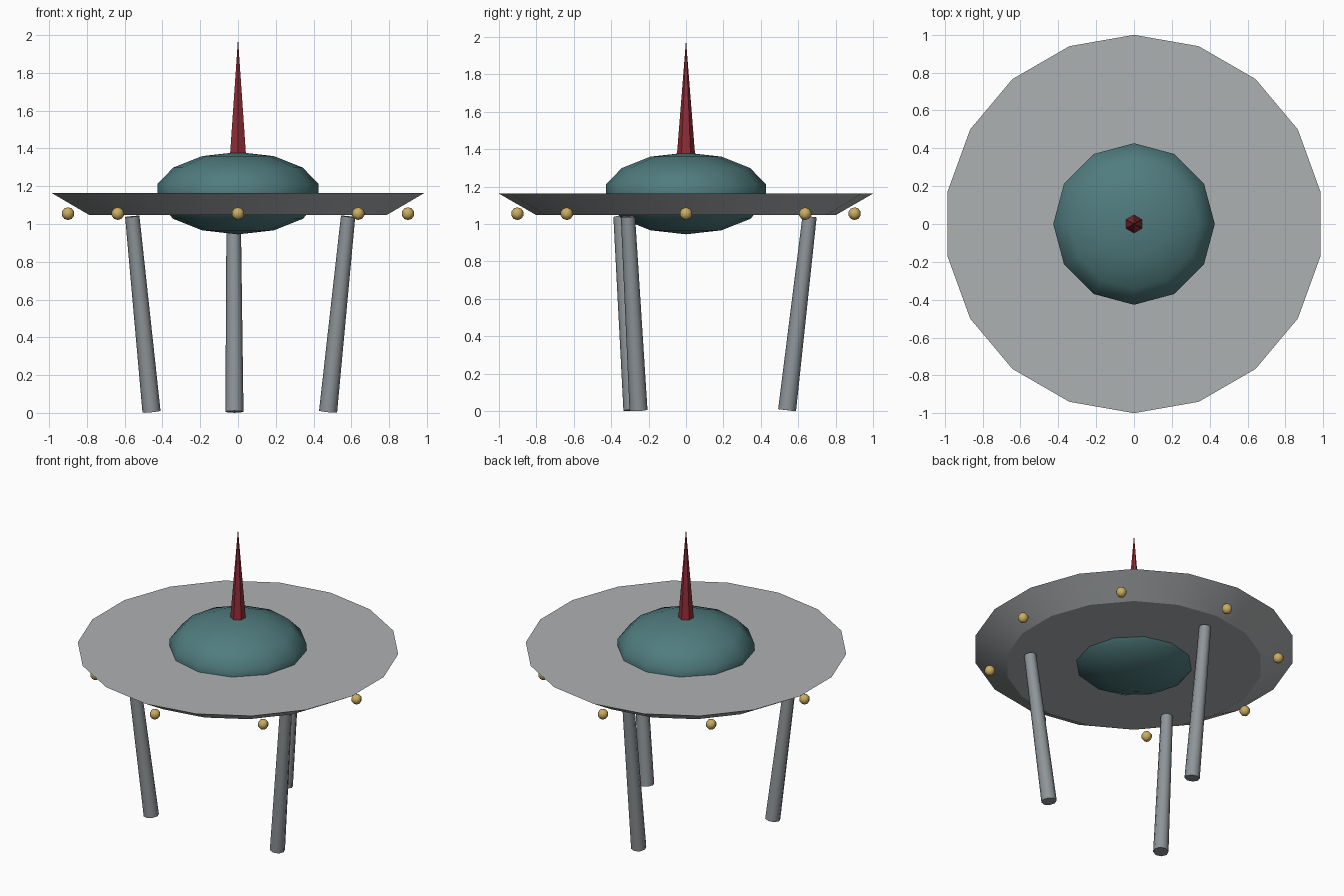
import bpy, bmesh, math
from mathutils import Vector, Matrix

cube = bpy.data.objects.get("Cube")
if cube:
    bpy.data.objects.remove(cube, do_unlink=True)


def material(name, rgb):
    m = bpy.data.materials.new(name)
    m.use_nodes = True
    m.diffuse_color = (*rgb, 1)
    m.node_tree.nodes["Principled BSDF"].inputs["Base Color"].default_value = (*rgb, 1)
    return m


hull_grey = material("hull_grey", (0.42, 0.44, 0.45))
leg_grey = material("leg_grey", (0.27, 0.30, 0.32))
teal = material("teal", (0.08, 0.20, 0.21))
red = material("red", (0.28, 0.025, 0.035))
brass = material("brass", (0.60, 0.42, 0.12))


def finish(name, bm, mat, angle):
    mesh = bpy.data.meshes.new(name)
    bm.to_mesh(mesh)
    bm.free()
    mesh.materials.append(mat)
    ob = bpy.data.objects.new(name, mesh)
    bpy.context.collection.objects.link(ob)
    bpy.ops.object.select_all(action='DESELECT')
    ob.select_set(True)
    bpy.context.view_layer.objects.active = ob
    bpy.ops.object.shade_smooth_by_angle(angle=math.radians(angle))
    return ob


def tapered(name, start, end, r1, r2, sides, mat, angle):
    """Cone or tapered cylinder running from start to end."""
    start, end = Vector(start), Vector(end)
    axis = end - start
    turn = Vector((0, 0, 1)).rotation_difference(axis).to_matrix().to_4x4()
    bm = bmesh.new()
    bmesh.ops.create_cone(bm, cap_ends=True, segments=sides, radius1=r1, radius2=r2,
                          depth=axis.length,
                          matrix=Matrix.Translation((start + end) / 2) @ turn)
    return finish(name, bm, mat, angle)


def ball(name, centre, radius, height, segments, rings, mat):
    bm = bmesh.new()
    bmesh.ops.create_uvsphere(bm, u_segments=segments, v_segments=rings, radius=1,
                              matrix=Matrix.Translation(centre)
                              @ Matrix.Diagonal((radius, radius, height, 1)))
    return finish(name, bm, mat, 65)


def polar(radius, degrees, z):
    a = math.radians(degrees)
    return radius * math.cos(a), radius * math.sin(a), z


# Flared disc, central dome and spire
tapered("saucer_disc", (0, 0, 1.048), (0, 0, 1.163), 0.8, 1.0, 18, hull_grey, 25)
ball("dome", (0, 0, 1.163), 0.438, 0.218, 12, 7, teal)
tapered("spire", (0, 0, 1.35), (0, 0, 1.982), 0.05, 0, 6, red, 30)

# Three splayed legs
for i in range(3):
    a = 92 + 120 * i
    tapered(f"leg_{i + 1}", polar(0.54, a, 0.006), polar(0.66, a, 1.04),
            0.048, 0.038, 8, leg_grey, 50)

# Ring of bulbs under the rim
for i in range(8):
    ball(f"bulb_{i + 1}", polar(0.9, 45 * i, 1.055), 0.034, 0.034, 8, 5, brass)
